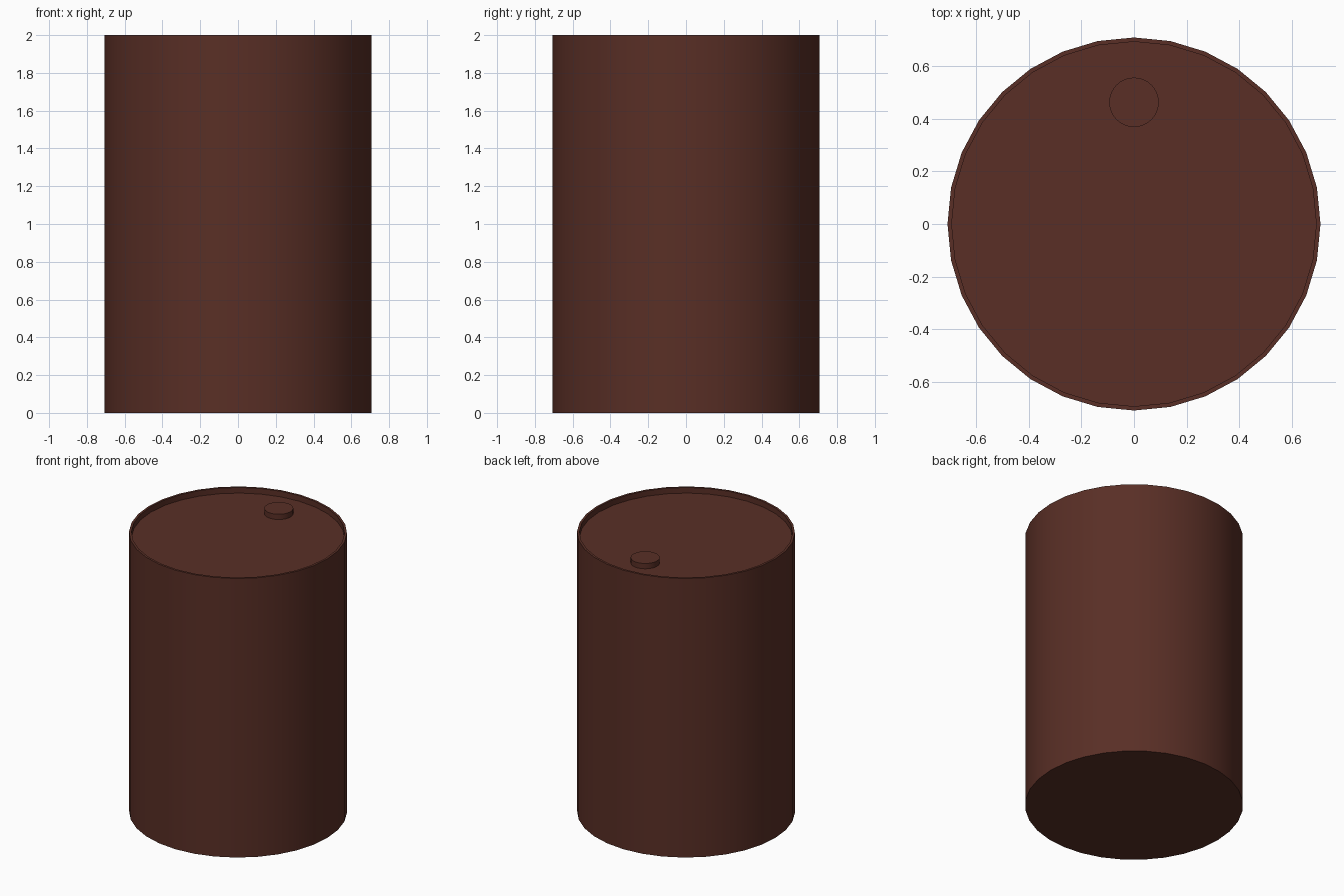
import bpy, bmesh, math

if "Cube" in bpy.data.objects:
    bpy.data.objects.remove(bpy.data.objects["Cube"])

rust = bpy.data.materials.new("rust brown")
rust.diffuse_color = (0.10, 0.028, 0.019, 1)
rust.use_nodes = True
rust.node_tree.nodes["Principled BSDF"].inputs["Base Color"].default_value = rust.diffuse_color


def lathe(name, profile, sides, centre=(0, 0)):
    """Revolve an (r, z) profile, capping both ends with flat discs."""
    bm = bmesh.new()
    rings = []
    for r, z in profile:
        rings.append([bm.verts.new((centre[0] + r * math.cos(2 * math.pi * i / sides),
                                    centre[1] + r * math.sin(2 * math.pi * i / sides), z))
                      for i in range(sides)])
    for a, b in zip(rings, rings[1:]):
        for i in range(sides):
            j = (i + 1) % sides
            bm.faces.new((a[i], a[j], b[j], b[i]))
    bm.faces.new(rings[0][::-1])
    bm.faces.new(rings[-1])
    bmesh.ops.recalc_face_normals(bm, faces=bm.faces)
    mesh = bpy.data.meshes.new(name)
    bm.to_mesh(mesh)
    bm.free()
    mesh.materials.append(rust)
    ob = bpy.data.objects.new(name, mesh)
    bpy.context.collection.objects.link(ob)
    bpy.ops.object.select_all(action='DESELECT')
    ob.select_set(True)
    bpy.context.view_layer.objects.active = ob
    bpy.ops.object.shade_smooth_by_angle(angle=math.radians(30))
    return ob


# drum body with thin rim and recessed lid
lathe("drum_body", [(0.708, 0), (0.708, 2), (0.692, 2), (0.692, 1.96)], 32)
# filler cap sitting on the lid, near the back
lathe("filler_cap", [(0.094, 1.955), (0.094, 1.998)], 32, (0, 0.462))
